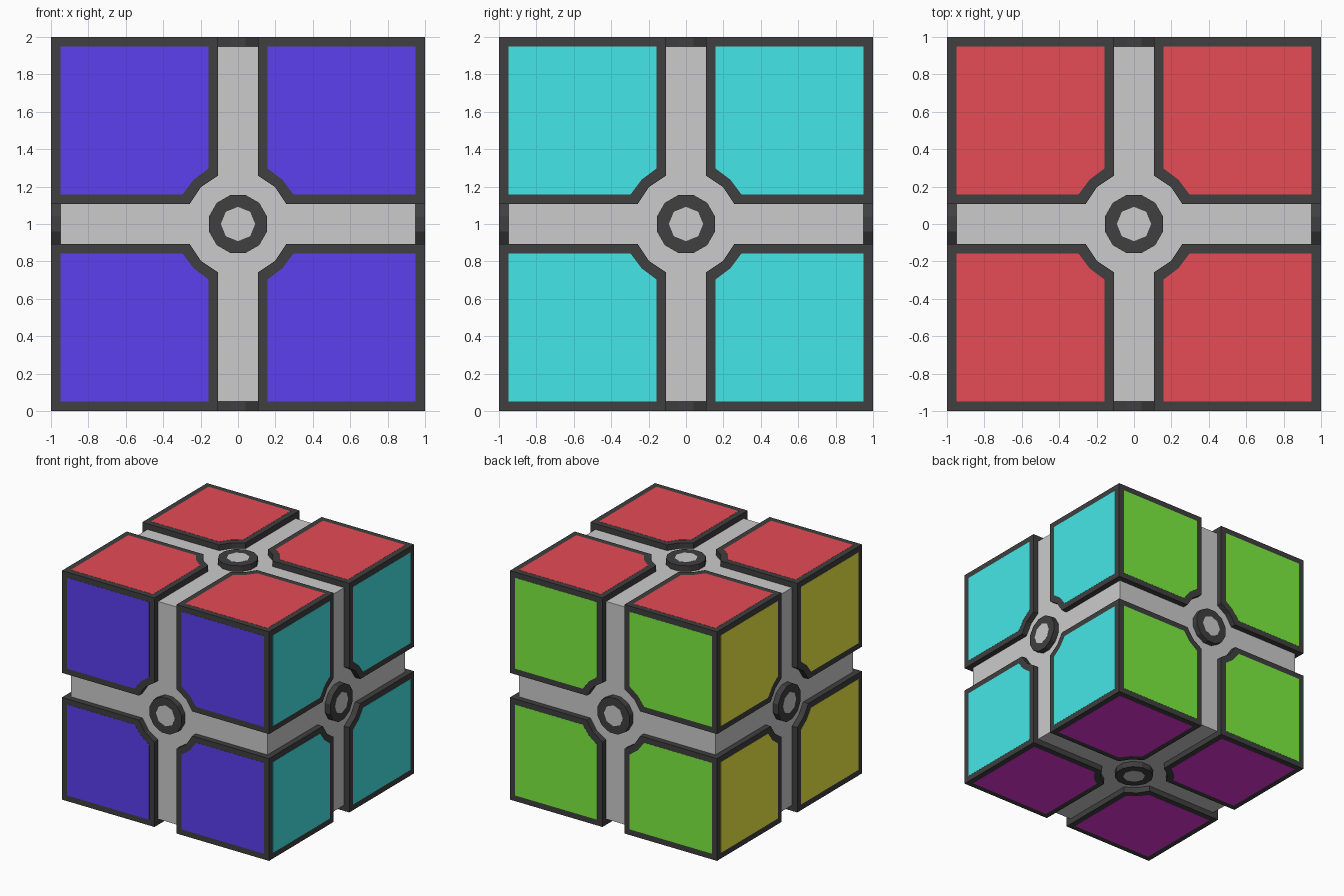
import bpy, bmesh
from math import cos, sin, radians
from mathutils import Vector, Matrix

if "Cube" in bpy.data.objects:
    bpy.data.objects.remove(bpy.data.objects["Cube"])

CENTRE = Vector((0, 0, 1))
GAP, CORE, RIM = 0.107, 0.95, 0.05


def material(name, rgb):
    m = bpy.data.materials.new(name)
    m.diffuse_color = (*rgb, 1)
    m.use_nodes = True
    m.node_tree.nodes["Principled BSDF"].inputs["Base Color"].default_value = m.diffuse_color
    return m


def add_object(name, bm, mat=None, rotation=None, mirror=""):
    bmesh.ops.recalc_face_normals(bm, faces=bm.faces)
    mesh = bpy.data.meshes.new(name)
    bm.to_mesh(mesh)
    bm.free()
    ob = bpy.data.objects.new(name, mesh)
    bpy.context.collection.objects.link(ob)
    ob.matrix_world = Matrix.Translation(CENTRE) @ (rotation or Matrix())
    if mat:
        mesh.materials.append(mat)
    if mirror:
        add_mirror(ob, mirror)
    return ob


def add_mirror(ob, axes):
    mod = ob.modifiers.new("Mirror", 'MIRROR')
    mod.use_axis = ['X' in axes, 'Y' in axes, 'Z' in axes]
    mod.use_mirror_merge = False


def prism(bm, points, z0, z1, rotation=None):
    rot = rotation or Matrix()
    face = bm.faces.new([bm.verts.new(rot @ Vector((x, y, z0))) for x, y in points])
    up = rot @ Vector((0, 0, z1 - z0))
    ext = bmesh.ops.extrude_face_region(bm, geom=[face], use_keep_orig=True)
    moved = [g for g in ext['geom'] if isinstance(g, bmesh.types.BMVert)]
    bmesh.ops.translate(bm, verts=moved, vec=up)


def ngon(sides, radius, turn=0):
    return [(radius * cos(radians(360 * i / sides + turn)),
             radius * sin(radians(360 * i / sides + turn))) for i in range(sides)]


def facing(direction):
    return Vector(direction).to_track_quat('Z', 'Y').to_matrix().to_4x4()


black = material("black", (0.05, 0.05, 0.05))

# Grey inner cube seen through the slots
bm = bmesh.new()
bmesh.ops.create_cube(bm, size=2 * CORE)
add_object("core", bm)

# Cutter: round recess around each hub
bm = bmesh.new()
for d in ((1, 0, 0), (0, 1, 0), (0, 0, 1)):
    prism(bm, ngon(16, 0.28), 0.9, 1.1, facing(d))
cutter = add_object("recess_cutter", bm)
cutter.hide_render = True
cutter.display_type = 'WIRE'

# Black corner block, recessed then mirrored to all eight corners
bm = bmesh.new()
bmesh.ops.create_cube(bm, size=1 - GAP)
bmesh.ops.translate(bm, verts=bm.verts, vec=Vector((1, 1, 1)) * (1 + GAP) / 2)
blocks = add_object("corner_blocks", bm, black)
cut = blocks.modifiers.new("Recess", 'BOOLEAN')
cut.operation = 'DIFFERENCE'
cut.solver = 'EXACT'
cut.object = cutter
add_mirror(blocks, "XYZ")

# Each side: four coloured tiles, a black hub ring and a grey hub cap
SIDES = {
    "front": ((0, -1, 0), (0.11, 0.05, 0.87)),
    "right": ((1, 0, 0), (0.06, 0.79, 0.80)),
    "top": ((0, 0, 1), (0.79, 0.07, 0.09)),
    "back": ((0, 1, 0), (0.20, 0.86, 0.05)),
    "left": ((-1, 0, 0), (0.87, 0.85, 0.06)),
    "bottom": ((0, 0, -1), (0.79, 0.04, 0.71)),
}
lo, hi = GAP + RIM, 1 - RIM
TILE = [(0.297, lo), (hi, lo), (hi, hi), (lo, hi), (lo, 0.297), (0.237, 0.237)]

for side, (direction, rgb) in SIDES.items():
    rot = facing(direction)
    bm = bmesh.new()
    prism(bm, TILE, 0.99, 1.001)
    add_object(side + "_tiles", bm, material(side + "_colour", rgb), rot, "XY")

    bm = bmesh.new()
    prism(bm, ngon(12, 0.16, 15), 0.94, 1.0)
    add_object(side + "_hub_ring", bm, black, rot)

    bm = bmesh.new()
    prism(bm, ngon(8, 0.092), 0.98, 1.001)
    add_object(side + "_hub_cap", bm, None, rot)
